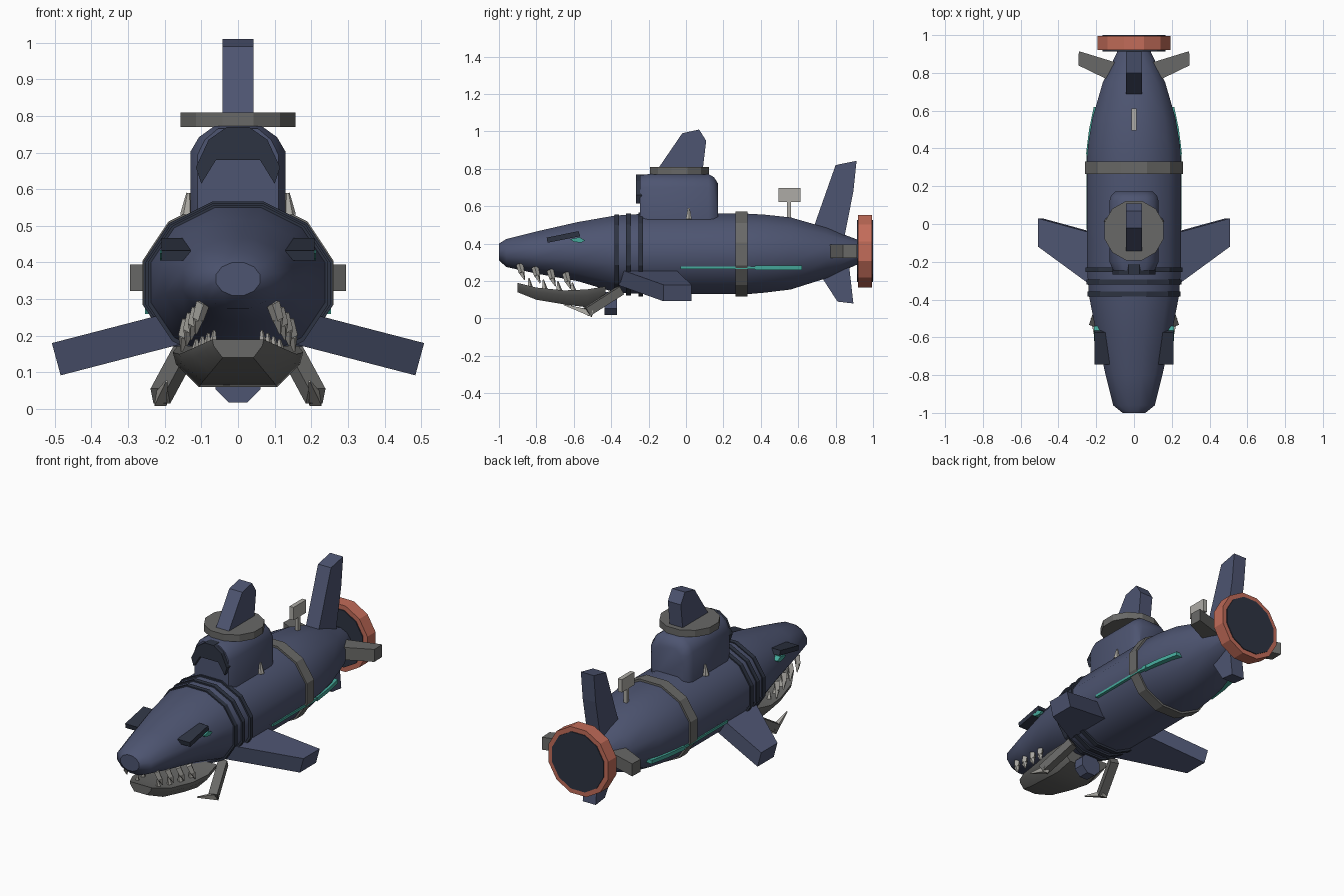
import bpy, bmesh, math
from mathutils import Vector

old = bpy.data.objects.get("Cube")
if old:
    bpy.data.objects.remove(old, do_unlink=True)


def material(name, rgb):
    m = bpy.data.materials.new(name)
    m.use_nodes = True
    m.diffuse_color = (*rgb, 1)
    m.node_tree.nodes["Principled BSDF"].inputs["Base Color"].default_value = (*rgb, 1)
    return m


BLUE = material("slate blue", (0.075, 0.09, 0.165))
DARK = material("dark navy", (0.027, 0.034, 0.055))
GRAY = material("gunmetal gray", (0.14, 0.14, 0.135))
LIGHT = material("pale steel", (0.42, 0.41, 0.38))
CORAL = material("coral red", (0.54, 0.15, 0.1))
TEAL = material("glowing teal", (0.06, 0.4, 0.33))


def loft(name, rings, mat, mirror=False, smooth=False):
    """Skin a list of equal-length closed rings and cap both ends."""
    bm = bmesh.new()
    loops = [[bm.verts.new(p) for p in ring] for ring in rings]
    n = len(loops[0])
    for a, b in zip(loops, loops[1:]):
        for i in range(n):
            j = (i + 1) % n
            bm.faces.new((a[i], a[j], b[j], b[i]))
    bm.faces.new(loops[0])
    bm.faces.new(loops[-1])
    bmesh.ops.recalc_face_normals(bm, faces=bm.faces)
    me = bpy.data.meshes.new(name)
    bm.to_mesh(me)
    bm.free()
    me.materials.append(mat)
    ob = bpy.data.objects.new(name, me)
    bpy.context.collection.objects.link(ob)
    if smooth:
        bpy.ops.object.select_all(action='DESELECT')
        ob.select_set(True)
        bpy.context.view_layer.objects.active = ob
        bpy.ops.object.shade_smooth_by_angle(angle=math.radians(38))
    if mirror:
        ob.modifiers.new("mirror", 'MIRROR')
    return ob


def prism(name, profile, axis, lo, hi, mat, mirror=False):
    """Extrude a 2D profile along axis x, y or z."""
    place = {'x': lambda p, t: (t, p[0], p[1]),
             'y': lambda p, t: (p[0], t, p[1]),
             'z': lambda p, t: (p[0], p[1], t)}[axis]
    return loft(name, [[place(p, t) for p in profile] for t in (lo, hi)], mat, mirror)


def tube(name, a, b, r1, r2, mat, sides=4, mirror=True):
    """Tapered rod between two points."""
    a, b = Vector(a), Vector(b)
    q = (b - a).to_track_quat('Z', 'Y')
    angles = [2 * math.pi * (i + 0.5) / sides for i in range(sides)]
    rings = [[c + q @ Vector((r * math.cos(t), r * math.sin(t), 0)) for t in angles]
             for c, r in ((a, r1), (b, r2))]
    return loft(name, rings, mat, mirror)


def oval(y, w, top, bottom, sides=12):
    """Cross-section with flat sides of half-width w."""
    k = 1 / math.cos(math.pi / sides)
    mid, h = (top + bottom) / 2, (top - bottom) / 2
    angles = [2 * math.pi * (i + 0.5) / sides for i in range(sides)]
    return [(w * k * math.cos(t), y, mid + h * k * math.sin(t)) for t in angles]


def box(x0, x1, y0, y1):
    return [(x0, y0), (x1, y0), (x1, y1), (x0, y1)]


# Hull from snout to stern
hull = [(-1.0, 0.06, 0.4, 0.31), (-0.96, 0.11, 0.425, 0.275), (-0.8, 0.15, 0.465, 0.24),
        (-0.58, 0.2, 0.515, 0.2), (-0.38, 0.238, 0.55, 0.14), (-0.22, 0.25, 0.56, 0.13),
        (0.33, 0.25, 0.56, 0.13), (0.42, 0.243, 0.555, 0.138), (0.56, 0.22, 0.54, 0.155),
        (0.75, 0.165, 0.485, 0.215), (0.92, 0.085, 0.42, 0.29)]
loft("hull", [oval(*s) for s in hull], BLUE, smooth=True)

# Bands around the hull
for i, y in enumerate((-0.37, -0.307, -0.242)):
    r = 0.246 + i * 0.006
    loft(f"neck_ring_{i + 1}", [oval(y + d, r, 0.345 + r * 0.86, 0.345 - r * 0.88)
                                for d in (-0.013, 0.013)], DARK)
loft("hull_band", [oval(y, 0.26, 0.572, 0.118) for y in (0.265, 0.33)], GRAY)


# Tower with an arched section, hood, disc and fin
def arch(y, w, top):
    return [(x * w, y, z) for x, z in ((-1, 0.5), (-1, top - 0.07), (-0.82, top - 0.03),
            (-0.5, top), (0.5, top), (0.82, top - 0.03), (1, top - 0.07), (1, 0.5))]


loft("tower", [arch(-0.245, 0.11, 0.765), arch(-0.2, 0.13, 0.772), arch(0.12, 0.13, 0.772),
               arch(0.15, 0.122, 0.755), arch(0.172, 0.1, 0.72)], BLUE, smooth=True)
half = [(0.03, 0.77), (0.08, 0.735), (0.115, 0.66), (0.1, 0.615), (0.06, 0.68)]
hood = half + [(-x, z) for x, z in reversed(half)]
prism("tower_hood", hood, 'y', -0.268, -0.2, DARK)
tube("tower_disc", (0, -0.035, 0.77), (0, -0.035, 0.81), 0.163, 0.163, GRAY, 12, False)
prism("tower_fin", [(-0.15, 0.8), (-0.02, 0.99), (0.07, 1.01), (0.108, 0.95), (0.09, 0.8)],
      'x', -0.042, 0.042, BLUE)
tube("tower_lamp", (0.14, 0.015, 0.53), (0.135, 0.015, 0.59), 0.018, 0.006, LIGHT, 6)

# Tail fins
prism("upper_tail_fin", [(0.68, 0.48), (0.8, 0.82), (0.912, 0.843), (0.895, 0.68), (0.84, 0.4)],
      'x', -0.042, 0.042, BLUE)
prism("lower_tail_fin", [(0.7, 0.26), (0.81, 0.09), (0.895, 0.08), (0.87, 0.3)],
      'x', -0.042, 0.042, BLUE)
prism("side_tail_fin", [(0.08, 0.75), (0.14, 0.765), (0.295, 0.84), (0.292, 0.915), (0.08, 0.85)],
      'z', 0.322, 0.395, GRAY, True)

# Propeller shroud with dark discs in both ends
tube("shroud", (0, 0.92, 0.36), (0, 0.995, 0.36), 0.2, 0.2, CORAL, 12, False)
tube("shroud_core", (0, 0.914, 0.36), (0, 1.0, 0.36), 0.172, 0.172, DARK, 12, False)

# Side fins slope down to the tip
plan = [(0.18, -0.36, 0.265), (0.508, -0.12, 0.18), (0.508, 0.03, 0.18), (0.18, -0.06, 0.265)]
loft("side_fin", [plan, [(x - 0.024, y, z - 0.088) for x, y, z in plan]], BLUE, True)

# Lower jaw
def jaw_section(y, w, top, bottom):
    mid = top * 0.65 + bottom * 0.35
    right = [(w, top), (w * 0.95, mid), (w * 0.6, bottom)]
    return [(x, y, z) for x, z in right + [(-x, z) for x, z in reversed(right)]]


jaw = [(-0.9, 0.07, 0.19, 0.14), (-0.8, 0.125, 0.165, 0.1), (-0.65, 0.16, 0.15, 0.075),
       (-0.53, 0.178, 0.155, 0.06), (-0.43, 0.165, 0.172, 0.09)]
loft("lower_jaw", [jaw_section(*s) for s in jaw], GRAY, smooth=True)
tube("belly_thruster", (0, -0.435, 0.08), (0, -0.37, 0.08), 0.067, 0.067, BLUE, 8, False)

# Teeth
for i in range(4):
    y, x, z = -0.89 + i * 0.082, 0.095 + i * 0.013, 0.29 - i * 0.016
    mid = (x + 0.014, y + 0.012, z - 0.045)
    tube(f"upper_tooth_base_{i + 1}", (x, y, z), mid, 0.019, 0.016, LIGHT)
    tube(f"upper_tooth_{i + 1}", mid, (x + 0.02, y + 0.028, z - 0.085), 0.016, 0.003, LIGHT)
    y, x = -0.83 + i * 0.077, 0.07 + i * 0.016
    tube(f"lower_tooth_{i + 1}", (x, y, 0.15 - i * 0.004), (x - 0.005, y - 0.01, 0.215 - i * 0.008),
         0.018, 0.004, LIGHT)

# Folding arms with claws
tube("arm", (0.15, -0.35, 0.15), (0.212, -0.53, 0.035), 0.034, 0.034, GRAY)
tube("claw", (0.212, -0.5, 0.025), (0.195, -0.655, 0.075), 0.024, 0.004, LIGHT)

# Brows and eyes
prism("brow", [(-0.74, 0.405), (-0.565, 0.44), (-0.575, 0.467), (-0.745, 0.432)],
      'x', 0.13, 0.209, DARK, True)
prism("eye", [(-0.62, 0.424), (-0.6, 0.41), (-0.56, 0.405), (-0.54, 0.418), (-0.57, 0.434)],
      'x', 0.15, 0.213, TEAL, True)

# Glowing side stripes follow the hull
prism("front_stripe", box(0.22, 0.251, -0.03, 0.4), 'z', 0.264, 0.278, TEAL, True)
prism("rear_stripe", [(0.2, 0.37), (0.254, 0.37), (0.238, 0.5), (0.213, 0.62), (0.17, 0.62)],
      'z', 0.26, 0.282, TEAL, True)

# Antenna
prism("antenna_post", box(-0.01, 0.01, 0.54, 0.562), 'z', 0.52, 0.63, LIGHT)
prism("antenna_panel", box(-0.013, 0.013, 0.495, 0.612), 'z', 0.622, 0.697, LIGHT)
